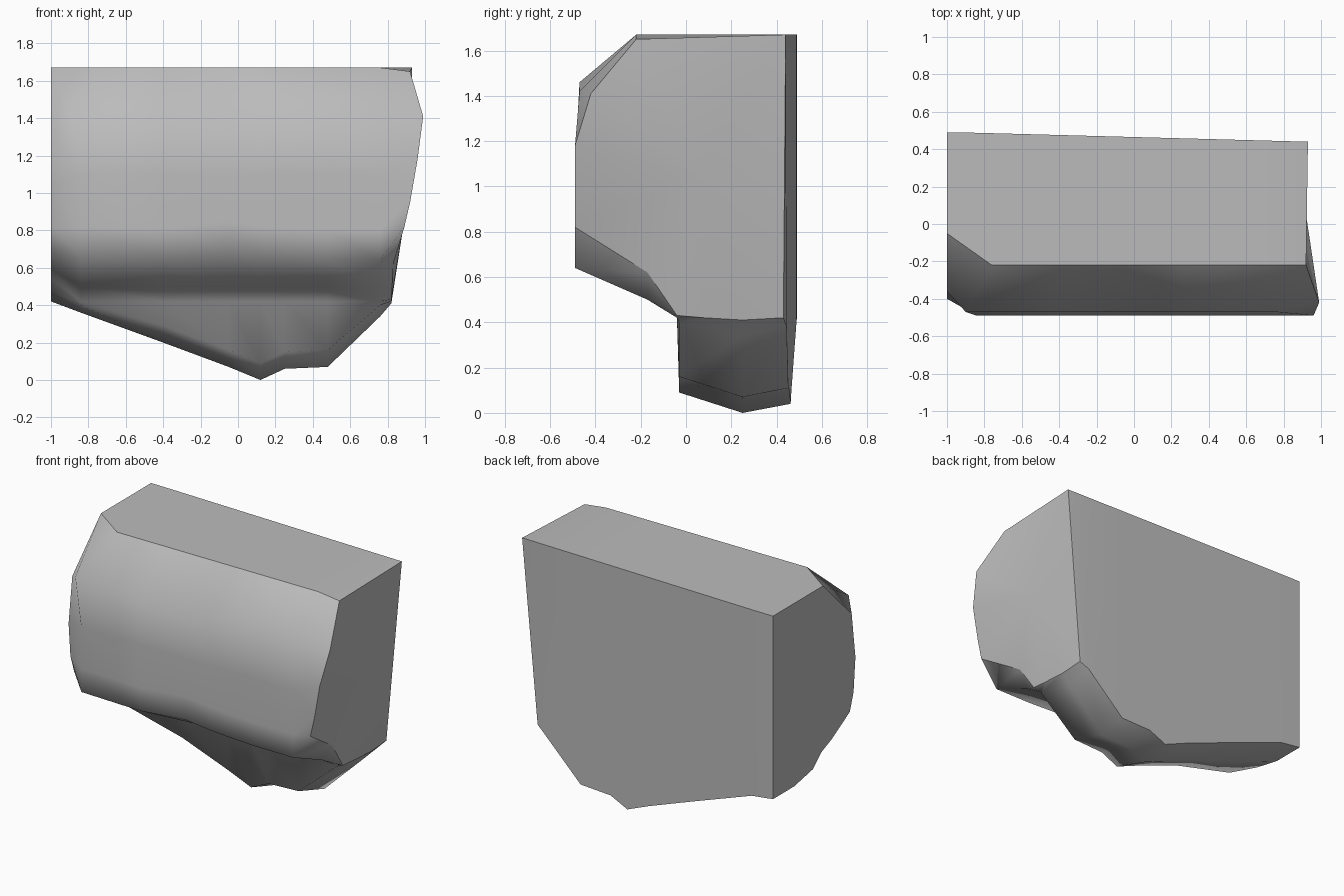
import bpy
import bmesh

cube = bpy.data.objects.get("Cube")
if cube:
    bpy.data.objects.remove(cube)

TOP, FRONT = 1.67, -0.49


def back_y(x):
    """The flat back wall is slightly skewed."""
    return 0.465 - 0.027 * x


def section(x, keel, lip=0.64, brow=1.42):
    """Cross-section through the chunk: top, bulging front, undercut, keel."""
    foot = min(keel + 0.09, 0.4)
    outline = [(back_y(x), TOP), (-0.22, TOP), (-0.47, brow), (FRONT, 1.1),
               (FRONT, lip + 0.16), (FRONT, lip), (-0.17, 0.5), (-0.04, 0.42),
               (-0.03, foot), (0.25, keel), (back_y(x), keel + 0.04)]
    return [(x, y, z) for y, z in outline]


# Broken right end, cut flat at x = -1
right_end = [(-1, y, z) for y, z in [
    (0.49, TOP), (-0.05, TOP), (-0.36, 1.36), (-0.4, 1.05), (-0.38, 0.82),
    (-0.34, 0.7), (-0.15, 0.59), (-0.03, 0.54), (0.06, 0.46), (0.26, 0.42),
    (0.49, 0.42)]]

# Left end, tilted inward toward the foot
left_end = [(0.93, 0.44, TOP), (0.92, -0.22, 1.65), (0.99, -0.42, 1.41),
            (0.96, FRONT, 1.18), (0.92, FRONT, 0.95), (0.89, FRONT, 0.82),
            (0.83, -0.17, 0.62), (0.82, -0.04, 0.43), (0.82, 0.08, 0.42),
            (0.82, 0.25, 0.41), (0.82, 0.43, 0.42)]

rings = [right_end,
         section(-0.84, 0.36, 0.66),
         section(-0.4, 0.2, 0.65, 1.38),
         section(-0.05, 0.07, 0.68, 1.36),
         section(0.12, 0.0, 0.66, 1.4),
         section(0.25, 0.06, 0.65, 1.44),
         section(0.48, 0.07, 0.64, 1.46),
         section(0.76, 0.34, 0.64, 1.42),
         left_end]

# Slide the right shoulder points to shape the chipped upper corner
x, y, z = rings[1][1]
rings[1][1] = (-0.76, y, z)
x, y, z = rings[1][2]
rings[1][2] = (-0.9, y, z)

# Loft the skin; each face remembers which surface it belongs to
bm = bmesh.new()
grid = [[bm.verts.new(p) for p in ring] for ring in rings]
count = len(right_end)
patch = {}
for a, b in zip(grid, grid[1:]):
    for i in range(count):
        j = (i + 1) % count
        face = bm.faces.new((a[i], a[j], b[j], b[i]))
        patch[face] = {0: "top", count - 1: "back",
                       count - 2: "keel"}.get(i, "front")
patch[bm.faces.new(grid[0][::-1])] = "right"

# Left end is gently domed around a middle point
hub = bm.verts.new((0.92, 0.05, 1.05))
for i in range(count):
    face = bm.faces.new((grid[-1][i], grid[-1][(i + 1) % count], hub))
    patch[face] = "left"

# Smooth within each surface, crisp where two surfaces meet
for edge in bm.edges:
    names = {patch[f] for f in edge.link_faces}
    edge.smooth = len(names) == 1 or names == {"front", "keel"}
for face in bm.faces:
    face.smooth = True
bmesh.ops.recalc_face_normals(bm, faces=bm.faces)

mesh = bpy.data.meshes.new("rock_chunk")
bm.to_mesh(mesh)
bm.free()
rock = bpy.data.objects.new("rock_chunk", mesh)
bpy.context.collection.objects.link(rock)

# Plain stone colour
stone = bpy.data.materials.new("stone_grey")
stone.use_nodes = True
color = (0.5, 0.5, 0.5, 1)
stone.diffuse_color = color
stone.node_tree.nodes["Principled BSDF"].inputs["Base Color"].default_value = color
mesh.materials.append(stone)
